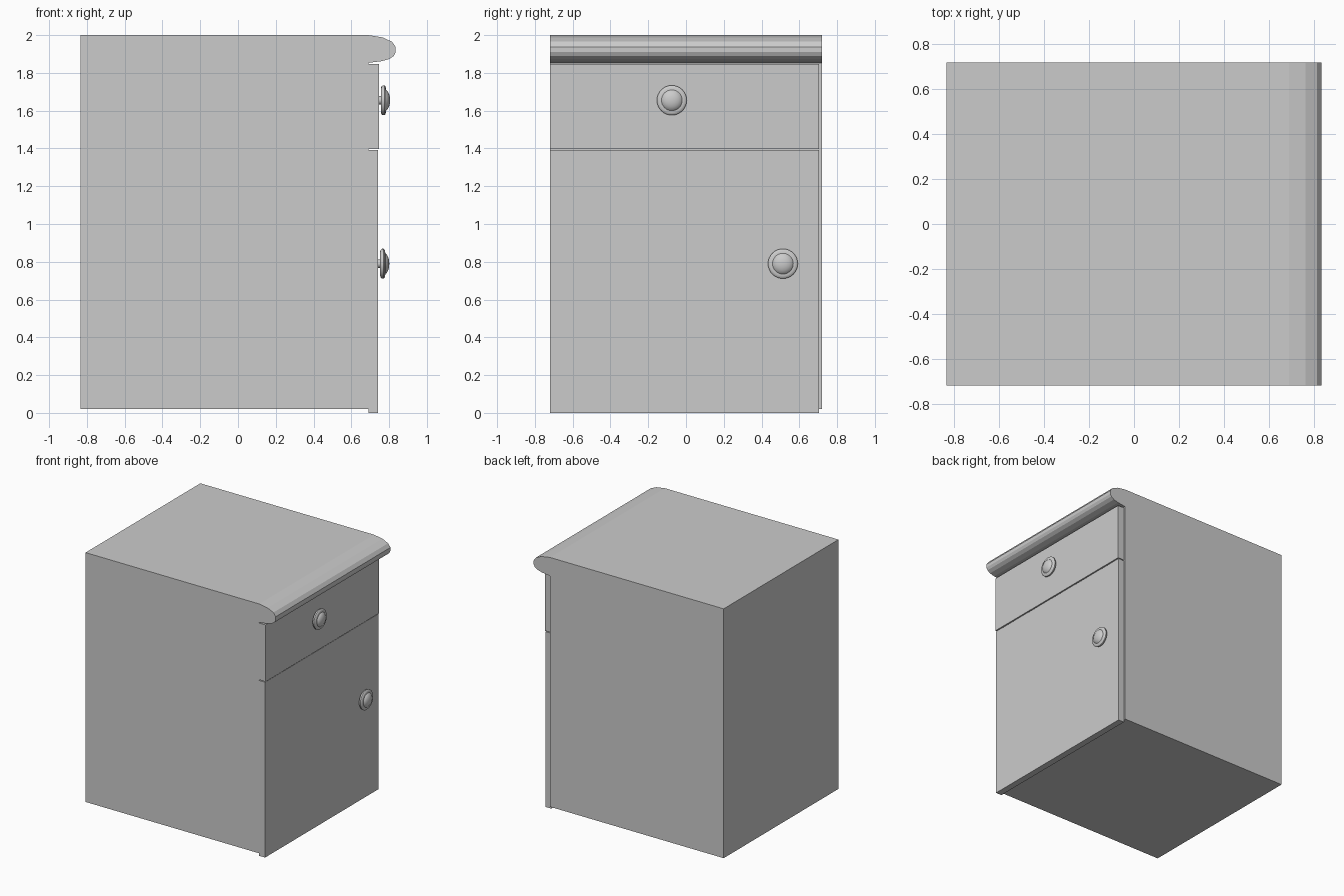
import bpy, bmesh, math

if "Cube" in bpy.data.objects:
    bpy.data.objects.remove(bpy.data.objects["Cube"])

DEPTH = 0.72  # half width along y


def make_object(name, bm):
    bmesh.ops.recalc_face_normals(bm, faces=bm.faces)
    mesh = bpy.data.meshes.new(name)
    bm.to_mesh(mesh)
    bm.free()
    ob = bpy.data.objects.new(name, mesh)
    bpy.context.collection.objects.link(ob)
    return ob


def extrude_profile(name, profile, y0, y1):
    bm = bmesh.new()
    face = bm.faces.new([bm.verts.new((x, y0, z)) for x, z in profile])
    geo = bmesh.ops.extrude_face_region(bm, geom=[face])["geom"]
    verts = [g for g in geo if isinstance(g, bmesh.types.BMVert)]
    bmesh.ops.translate(bm, verts=verts, vec=(0, y1 - y0, 0))
    return make_object(name, bm)


def panel(name, x1, z0, z1):
    return extrude_profile(name, [(0.69, z0), (x1, z0), (x1, z1), (0.69, z1)], -DEPTH, 0.705)


def knob(name, x, y, z, segments=32):
    # (distance out from panel, radius), turned around the x axis
    profile = [(-0.004, 0.0), (-0.004, 0.022), (0.010, 0.022), (0.010, 0.066),
               (0.013, 0.074), (0.020, 0.079), (0.028, 0.079), (0.034, 0.073),
               (0.036, 0.064), (0.037, 0.055), (0.045, 0.048), (0.052, 0.035),
               (0.057, 0.019), (0.058, 0.0)]
    bm = bmesh.new()
    verts = [bm.verts.new((d, r, 0)) for d, r in profile]
    edges = [bm.edges.new(pair) for pair in zip(verts, verts[1:])]
    bmesh.ops.spin(bm, geom=verts + edges, cent=(0, 0, 0), axis=(1, 0, 0),
                   angle=math.tau, steps=segments)
    bmesh.ops.remove_doubles(bm, verts=bm.verts, dist=0.0005)
    ob = make_object(name, bm)
    ob.location = (x, y, z)
    bpy.ops.object.select_all(action='DESELECT')
    ob.select_set(True)
    bpy.context.view_layer.objects.active = ob
    bpy.ops.object.shade_smooth_by_angle(angle=math.radians(40))
    return ob


# Cabinet body with the rounded top overhang in one side profile
extrude_profile("cabinet_body", [
    (-0.835, 0.02), (0.69, 0.02), (0.69, 1.853), (0.76, 1.862), (0.80, 1.873),
    (0.825, 1.89), (0.835, 1.91), (0.835, 1.937), (0.815, 1.965), (0.765, 1.988),
    (0.69, 2.0), (-0.835, 2.0)], -DEPTH, DEPTH)

# Drawer front and door
panel("drawer_front", 0.747, 1.398, 1.848)
panel("door", 0.742, 0.0, 1.392)

# Round pulls
knob("drawer_knob", 0.747, -0.075, 1.655)
knob("door_knob", 0.743, 0.513, 0.79)
